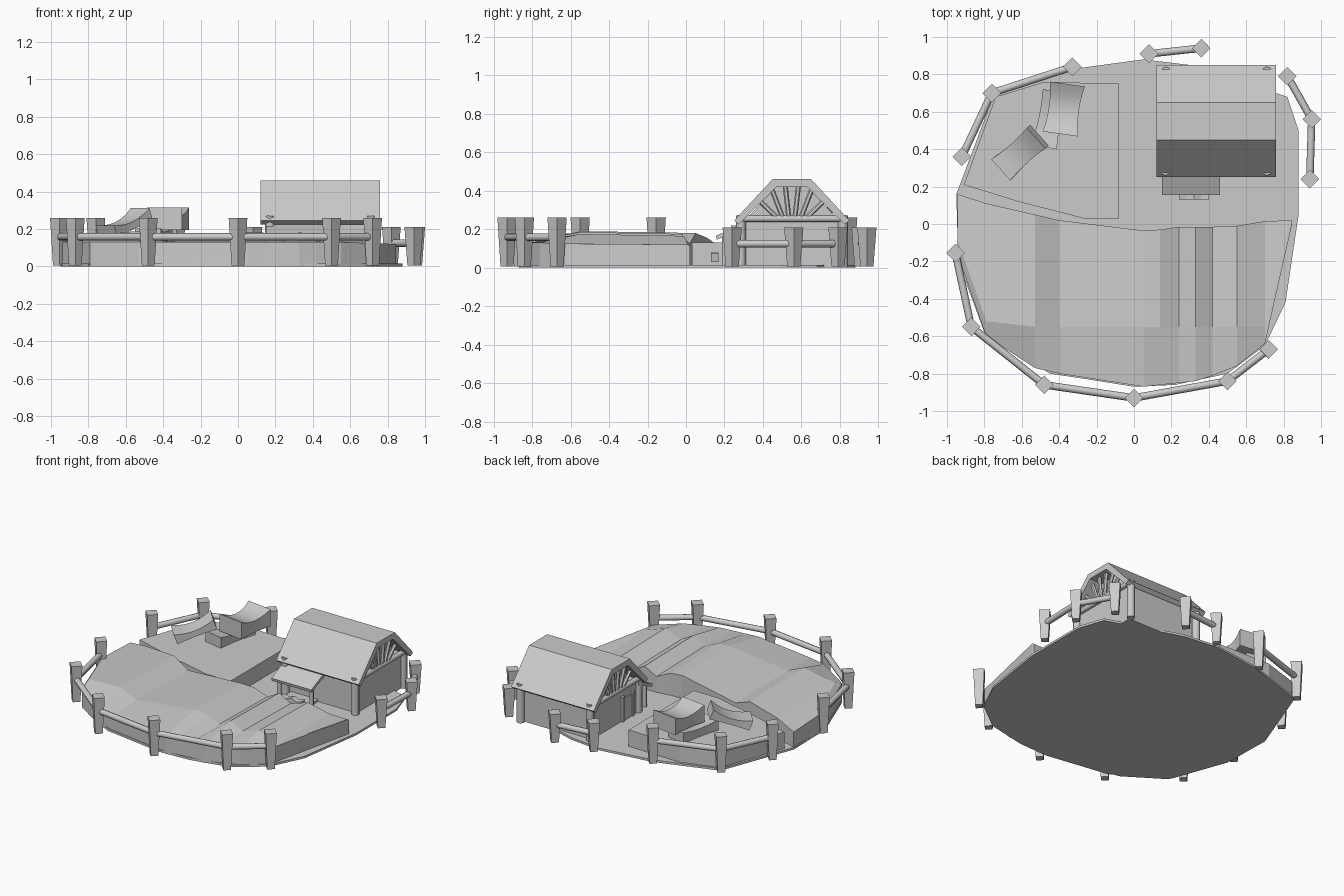
import bpy, bmesh, math
from mathutils import Vector, Matrix

old = bpy.data.objects.get("Cube")
if old:
    bpy.data.objects.remove(old)

grey = bpy.data.materials.new("plain grey")
grey.use_nodes = True
grey.diffuse_color = (0.6, 0.6, 0.6, 1)
grey.node_tree.nodes["Principled BSDF"].inputs["Base Color"].default_value = (0.6, 0.6, 0.6, 1)


def finish(bm, name, smooth=False):
    bmesh.ops.recalc_face_normals(bm, faces=bm.faces)
    mesh = bpy.data.meshes.new(name)
    bm.to_mesh(mesh)
    bm.free()
    mesh.materials.append(grey)
    ob = bpy.data.objects.new(name, mesh)
    bpy.context.scene.collection.objects.link(ob)
    if smooth:
        bpy.ops.object.select_all(action='DESELECT')
        ob.select_set(True)
        bpy.context.view_layer.objects.active = ob
        bpy.ops.object.shade_smooth_by_angle(angle=math.radians(50))
    return ob


def prism(name, points, offset):
    """Extrude a closed outline along an offset."""
    bm = bmesh.new()
    face = bm.faces.new([bm.verts.new(p) for p in points])
    ext = bmesh.ops.extrude_face_region(bm, geom=[face])
    moved = [v for v in ext["geom"] if isinstance(v, bmesh.types.BMVert)]
    bmesh.ops.translate(bm, verts=moved, vec=offset)
    if not face.is_valid or len(bm.faces) < len(points) + 2:
        bm.faces.new([v for v in bm.verts if v not in moved])
    return finish(bm, name)


def box(name, lo, hi):
    pts = [(lo[0], lo[1], lo[2]), (hi[0], lo[1], lo[2]), (hi[0], hi[1], lo[2]), (lo[0], hi[1], lo[2])]
    return prism(name, pts, (0, 0, hi[2] - lo[2]))


def pole(name, a, b, r1, r2=None, sides=8):
    a, b = Vector(a), Vector(b)
    d = b - a
    turn = d.to_track_quat('Z', 'Y').to_matrix().to_4x4()
    bm = bmesh.new()
    bmesh.ops.create_cone(bm, cap_ends=True, segments=sides, radius1=r1, radius2=r2 or r1,
                          depth=d.length, matrix=Matrix.Translation((a + b) / 2) @ turn)
    return finish(bm, name, sides > 4)


# Ground slab
ground = [(-.95, .16), (-.94, -.2), (-.8, -.58), (-.45, -.8), (-.25, -.83), (0, -.87), (.22, -.86),
          (.5, -.8), (.7, -.65), (.81, -.42), (.88, .05), (.88, .5), (.82, .68), (.3, .85),
          (.05, .88), (-.32, .83), (-.75, .69)]
prism("ground", [(x, y, 0) for x, y in ground], (0, 0, .015))

# Raised yard at the back
yard = [(-.91, .21), (-.62, .12), (-.27, .03), (-.08, .03), (-.08, .75), (-.48, .76), (-.74, .68)]
prism("yard_terrace", [(x, y, 0) for x, y in yard], (0, 0, .13))

# Furrowed field: x, front edge y, back edge y, ridge height
columns = [(-.945, -.16, .16, .13), (-.79, -.6, .11, .165), (-.53, -.77, .05, .19), (-.4, -.8, .02, .135),
           (.05, -.87, -.035, .185), (.14, -.86, -.03, .18), (.24, -.85, -.015, .135),
           (.33, -.84, -.015, .185), (.42, -.81, -.015, .135), (.55, -.76, -.01, .175),
           (.7, -.64, .015, .125), (.845, .0, .02, .12)]
bm = bmesh.new()
rows = []
for x, front, back, h in columns:
    mid = min(back - .01, max(front + .08, -.55))
    edge = min(h, .13)
    rows.append([bm.verts.new(p) for p in ((x, front, 0), (x, front, edge), (x, mid, h),
                                           (x, back, h - .01), (x, back, 0))])
for a, b in zip(rows, rows[1:]):
    for i in range(5):
        j = (i + 1) % 5
        bm.faces.new((a[i], a[j], b[j], b[i]))
bm.faces.new(rows[0])
bm.faces.new(rows[-1])
finish(bm, "furrowed_field")


# Fences of flared square posts joined by round rails
def fence(points, height, rail):
    for x, y in points:
        pole("fence_post", (x, y, .005), (x, y, height), .034, .05, 4)
    for p, q in zip(points, points[1:]):
        pole("fence_rail", (*p, rail), (*q, rail), .02)


fence([(-.92, .36), (-.76, .7), (-.33, .84)], .26, .158)
fence([(-.955, -.155), (-.87, -.55), (-.48, -.86), (0, -.93), (.5, -.84), (.72, -.67)], .26, .158)
fence([(.08, .91), (.36, .94)], .21, .125)
fence([(.82, .79), (.95, .56), (.94, .24)], .21, .125)

# House walls and corner posts
x0, x1 = .12, .76
yc = .55
box("house_walls", (x0 + .05, .3, 0), (x1 - .05, .8, .25))
for x in (x0 + .05, x1 - .05):
    for y in (.285, .815):
        pole("corner_post", (x, y, 0), (x, y, .27), .026)

# Flat-topped roof shell with open gables
outer = [(.25, .245), (.45, .46), (.65, .46), (.85, .245)]
inner = [(.825, .225), (.63, .42), (.47, .42), (.275, .225)]
prism("roof", [(x0, y, z) for y, z in outer + inner], (x1 - x0, 0, 0))

# Gable trusses, fanning out from the tie beam, and inner partition
for x in (x0 + .04, x1 - .04):
    pole("tie_beam", (x, .27, .255), (x, .83, .255), .018)
    for dy, top in ((-.17, .35), (-.105, .41), (-.035, .43), (.035, .43), (.105, .41), (.17, .35)):
        pole("gable_brace", (x, yc + dy * .45, .26), (x, yc + dy, top), .013, sides=6)
prism("loft_core", [(x0 + .1, y, z) for y, z in ((.3, .24), (.47, .42), (.63, .42), (.8, .24))],
      (x1 - x0 - .2, 0, 0))

# Door on the yard side
box("door", (x0 + .042, .36, .01), (x0 + .052, .46, .17))
for y in (.355, .465):
    box("door_jamb", (x0 + .035, y - .012, 0), (x0 + .055, y + .012, .19))

# Porch roof, posts and small bench
prism("porch_roof", [(.15, y, z) for y, z in ((.155, .165), (.31, .235), (.31, .21), (.16, .145))],
      (.31, 0, 0))
for x in (.18, .43):
    pole("porch_post", (x, .2, 0), (x, .2, .17), .014)
box("porch_step", (.2, .2, 0), (.41, .3, .03))
prism("porch_bench", [(x, .13, z) for x, z in ((.25, .03), (.39, .03), (.4, .075), (.36, .065),
                                              (.32, .08), (.28, .065), (.24, .075))], (0, .04, 0))


# Scooped blocks stacked on the yard
def scooped_block(name, size, sag, waist, loc, rot):
    lx, ly, lz = size
    bm = bmesh.new()
    rings = []
    for i in range(7):
        t = i / 3 - 1
        w = lx / 2 * (1 - waist * (1 - t * t))
        top = lz - sag * (1 - t * t)
        rings.append([bm.verts.new((sx * w, t * ly / 2, z))
                      for sx, z in ((-1, 0), (1, 0), (1, top), (-1, top))])
    for a, b in zip(rings, rings[1:]):
        for i in range(4):
            j = (i + 1) % 4
            bm.faces.new((a[i], a[j], b[j], b[i]))
    bm.faces.new(rings[0])
    bm.faces.new(rings[-1])
    ob = finish(bm, name, True)
    ob.location = loc
    ob.rotation_euler = [math.radians(a) for a in rot]


scooped_block("base_block", (.14, .3, .08), .02, .15, (-.45, .56, .125), (0, 0, -12))
scooped_block("upper_block", (.19, .27, .12), .04, .15, (-.375, .615, .195), (0, 0, -8))
scooped_block("leaning_block", (.15, .27, .07), .03, .12, (-.6, .39, .2), (20, 0, -48))
